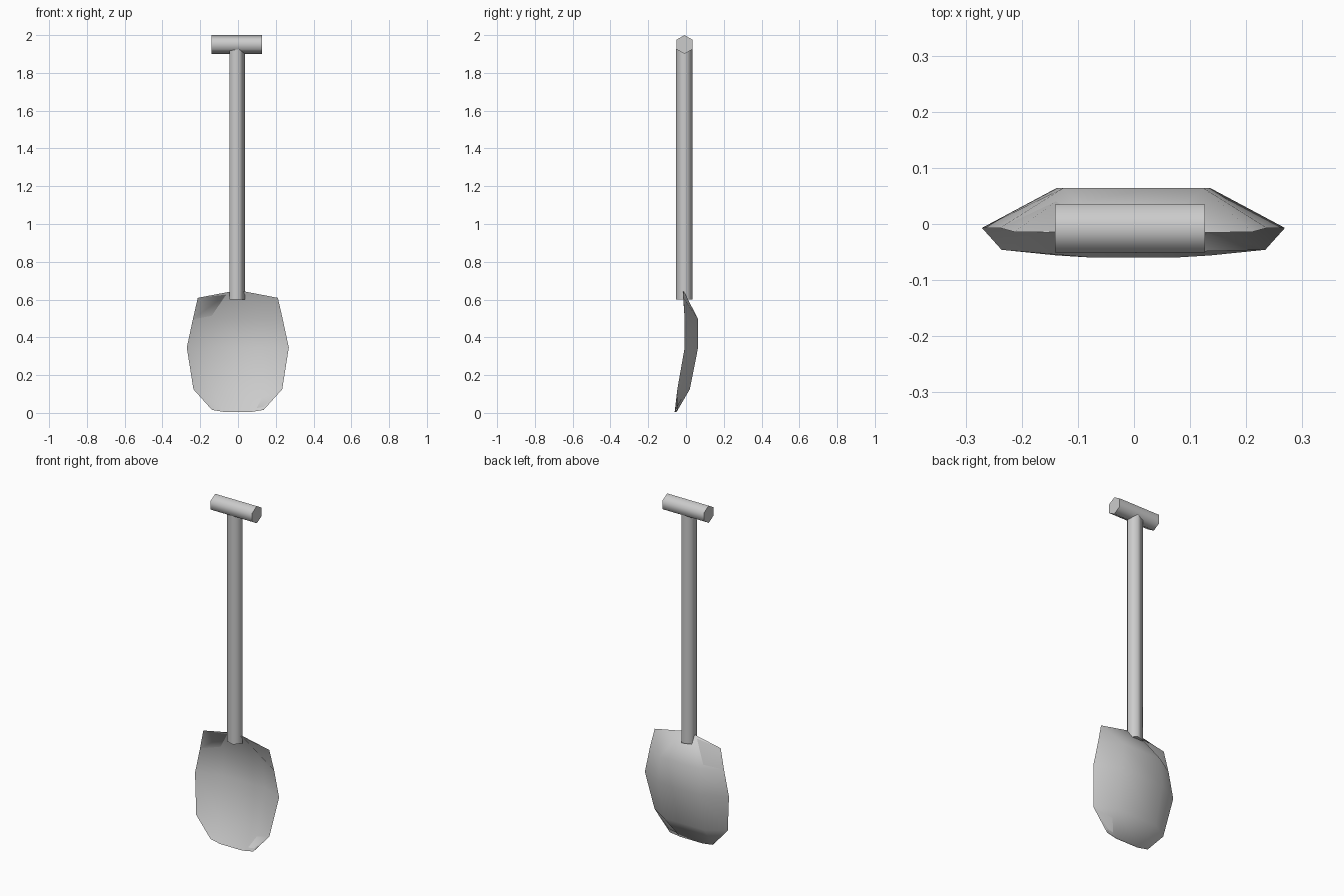
import bpy
import bmesh
from math import radians
from mathutils import Matrix

if "Cube" in bpy.data.objects:
    bpy.data.objects.remove(bpy.data.objects["Cube"])


def smooth(obj, angle):
    bpy.ops.object.select_all(action='DESELECT')
    obj.select_set(True)
    bpy.context.view_layer.objects.active = obj
    bpy.ops.object.shade_smooth_by_angle(angle=radians(angle))


def bar(name, sides, radius, length, loc, spin, tilt=0):
    bpy.ops.mesh.primitive_cylinder_add(vertices=sides, radius=radius, depth=length,
                                        location=loc, rotation=(0, radians(tilt), 0))
    obj = bpy.context.object
    obj.name = name
    obj.data.transform(Matrix.Rotation(radians(spin), 4, 'Z'))
    smooth(obj, 75)
    return obj


# Six-sided cross grip along x, with ridges at top and bottom
bar("grip", 6, 0.0497, 0.267, (-0.007, -0.008, 1.9503), 30, 90)

# Five-sided shaft, with a ridge on the right and a flat on the left
bar("shaft", 5, 0.0455, 1.327, (-0.0095, -0.009, 1.263), -90)

# Scooped blade: each row holds the rim point and the inner point of one side
rows = [
    ((0.212, -0.014, 0.609), (0.040, -0.011, 0.642)),
    ((0.238, -0.007, 0.495), (0.125, 0.064, 0.497)),
    ((0.270, -0.007, 0.346), (0.137, 0.064, 0.346)),
    ((0.235, -0.046, 0.125), (0.130, 0.020, 0.125)),
    ((0.137, -0.046, 0.016), (0.072, -0.050, 0.005)),
]
thickness = [0.006, 0.014, 0.014, 0.014, 0.010]
bm = bmesh.new()
skins = []
for front in (False, True):
    grid = []
    for r, (rim, inner) in enumerate(rows):
        line = []
        for sx, (x, y, z), edge in ((-1, rim, 1), (-1, inner, 0),
                                    (1, inner, 0), (1, rim, 1)):
            # The two skins meet at the side rims and part elsewhere
            t = thickness[r] if front and not (edge and r < 4) else 0
            line.append(bm.verts.new((sx * x - 0.001, y - t, z)))
        grid.append(line)
    for r in range(4):
        for c in range(3):
            quad = [grid[r][c], grid[r + 1][c], grid[r + 1][c + 1], grid[r][c + 1]]
            bm.faces.new(quad if front else quad[::-1])
    skins.append(grid)

# Narrow strips close the top and bottom edges
back, face = skins
for r in (0, 4):
    for c in range(3):
        quad = [back[r][c], back[r][c + 1], face[r][c + 1], face[r][c]]
        bm.faces.new(quad if r else quad[::-1])
bmesh.ops.remove_doubles(bm, verts=bm.verts, dist=0.0005)
mesh = bpy.data.meshes.new("blade")
bm.to_mesh(mesh)
bm.free()
blade = bpy.data.objects.new("blade", mesh)
bpy.context.collection.objects.link(blade)
smooth(blade, 65)
